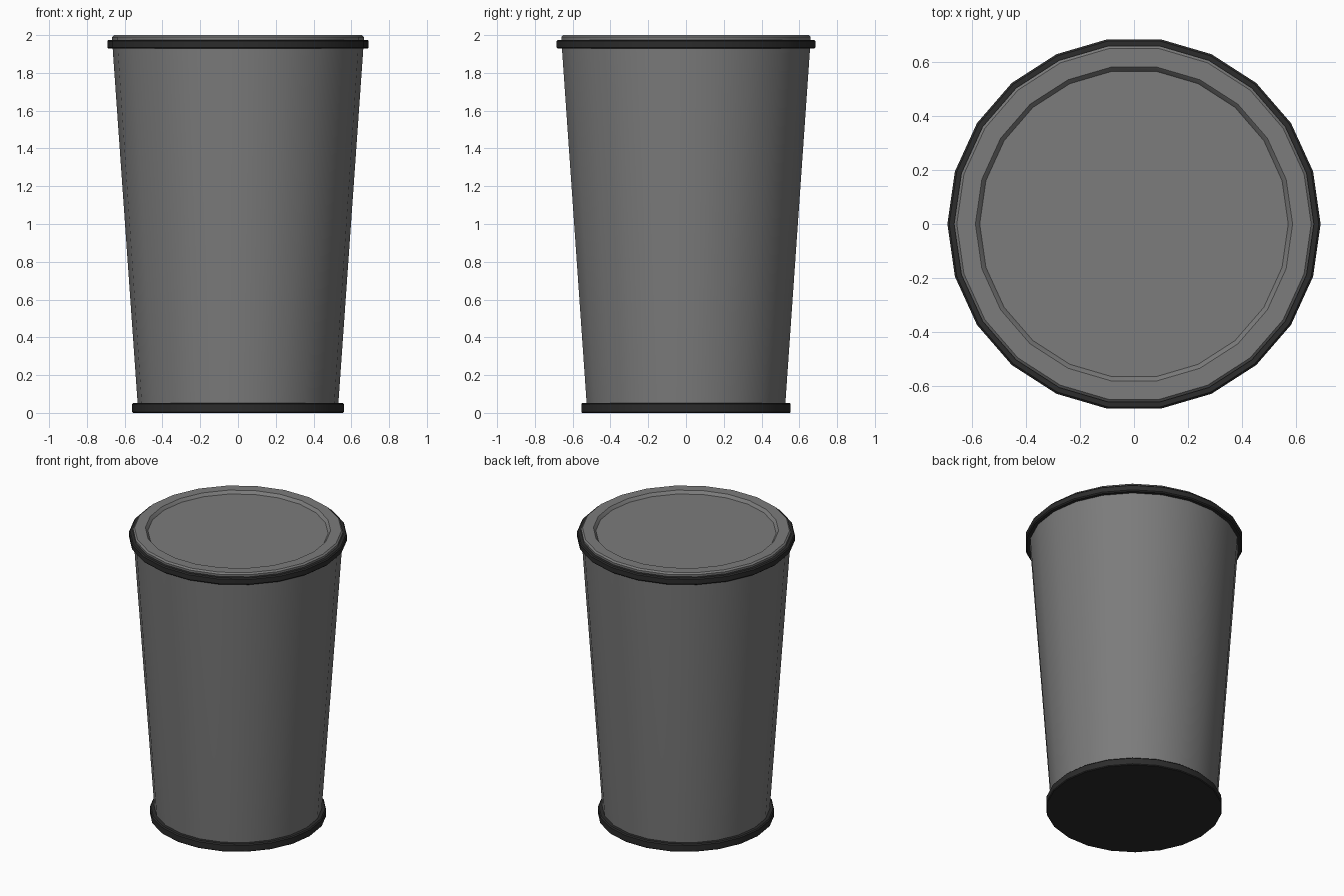
import bpy, bmesh, math

if "Cube" in bpy.data.objects:
    bpy.data.objects.remove(bpy.data.objects["Cube"])

SIDES = 22


def material(name, v):
    m = bpy.data.materials.new(name)
    m.diffuse_color = (v, v, v, 1)
    m.use_nodes = True
    m.node_tree.nodes["Principled BSDF"].inputs["Base Color"].default_value = m.diffuse_color
    return m


def lathe(name, profile, mat, closed=False):
    """Spin an (r, z) profile around z; r = 0 points collapse to a pole."""
    bm = bmesh.new()
    rings = []
    for r, z in profile:
        if r == 0:
            rings.append([bm.verts.new((0, 0, z))] * SIDES)
        else:
            rings.append([bm.verts.new((r * math.cos(2 * math.pi * i / SIDES),
                                        r * math.sin(2 * math.pi * i / SIDES), z))
                          for i in range(SIDES)])
    pairs = list(zip(rings, rings[1:]))
    if closed:
        pairs.append((rings[-1], rings[0]))
    for a, b in pairs:
        for i in range(SIDES):
            j = (i + 1) % SIDES
            bm.faces.new(dict.fromkeys((a[i], a[j], b[j], b[i])))
    bmesh.ops.recalc_face_normals(bm, faces=bm.faces)
    mesh = bpy.data.meshes.new(name)
    bm.to_mesh(mesh)
    bm.free()
    mesh.materials.append(mat)
    ob = bpy.data.objects.new(name, mesh)
    bpy.context.collection.objects.link(ob)
    bpy.ops.object.select_all(action='DESELECT')
    ob.select_set(True)
    bpy.context.view_layer.objects.active = ob
    bpy.ops.object.shade_smooth_by_angle(angle=math.radians(30))
    return ob


grey = material("grey", 0.2)
dark = material("dark_trim", 0.025)

# Tapered body with a bevelled lip and shallow recessed lid panel
lathe("bin_body", [(0, 0.03), (0.53, 0.03), (0.665, 1.95), (0.667, 1.99),
                   (0.657, 2.0), (0.588, 2.0), (0.583, 1.995), (0.572, 1.98),
                   (0, 1.98)], grey)

# Solid base disc
lathe("base_trim", [(0, 0), (0.555, 0), (0.56, 0.005), (0.56, 0.046),
                    (0.553, 0.053), (0, 0.053)], dark)

# Band around the rim
lathe("rim_band", [(0.65, 1.928), (0.685, 1.928), (0.692, 1.935),
                   (0.692, 1.968), (0.685, 1.975), (0.65, 1.975)], dark, closed=True)
